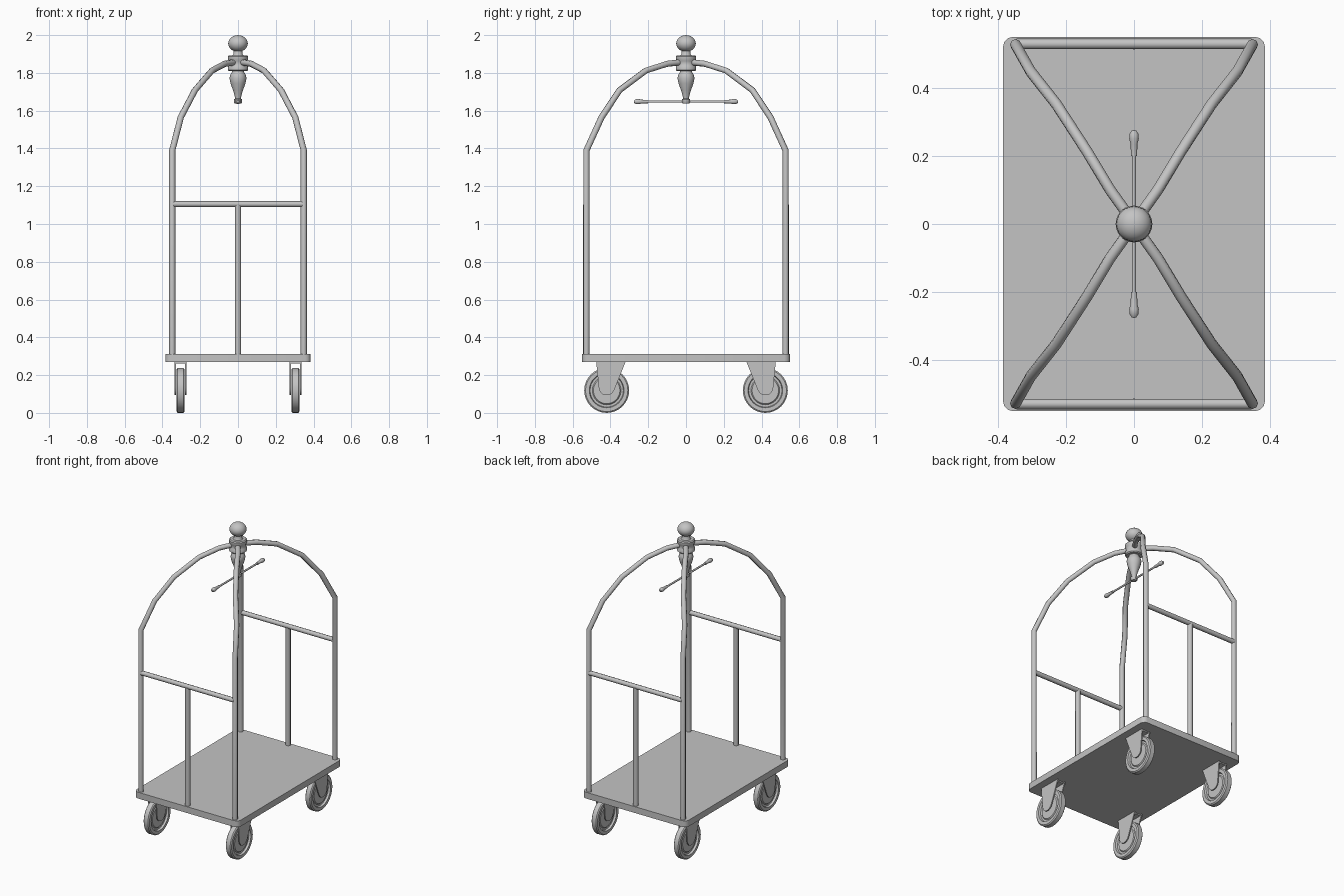
import bpy, bmesh, math
from mathutils import Matrix

if "Cube" in bpy.data.objects:
    bpy.data.objects.remove(bpy.data.objects["Cube"])

GREY = (0.55, 0.55, 0.55, 1)
metal = bpy.data.materials.new("light_grey")
metal.use_nodes = True
metal.diffuse_color = GREY
metal.node_tree.nodes["Principled BSDF"].inputs["Base Color"].default_value = GREY


def finish(obj, angle=40):
    """Assign the material and smooth the rounded faces."""
    obj.data.materials.clear()
    obj.data.materials.append(metal)
    bpy.ops.object.select_all(action="DESELECT")
    obj.select_set(True)
    bpy.context.view_layer.objects.active = obj
    bpy.ops.object.shade_smooth_by_angle(angle=math.radians(angle))
    return obj


def from_bmesh(name, bm, angle=40):
    bmesh.ops.recalc_face_normals(bm, faces=bm.faces)
    mesh = bpy.data.meshes.new(name)
    bm.to_mesh(mesh)
    bm.free()
    obj = bpy.data.objects.new(name, mesh)
    bpy.context.collection.objects.link(obj)
    return finish(obj, angle)


def tube(name, points, radius):
    """Round tube swept along straight segments."""
    curve = bpy.data.curves.new(name, "CURVE")
    curve.dimensions = "3D"
    curve.bevel_depth = radius
    curve.bevel_resolution = 2
    curve.use_fill_caps = True
    spline = curve.splines.new("POLY")
    spline.points.add(len(points) - 1)
    for p, co in zip(spline.points, points):
        p.co = (*co, 1)
    obj = bpy.data.objects.new(name, curve)
    bpy.context.collection.objects.link(obj)
    bpy.ops.object.select_all(action="DESELECT")
    obj.select_set(True)
    bpy.context.view_layer.objects.active = obj
    bpy.ops.object.convert(target="MESH")
    return finish(bpy.context.object, 50)


def lathe(name, profile, matrix=Matrix(), steps=24, angle=40):
    """Spin (radius, height) pairs about z, then place with the matrix."""
    bm = bmesh.new()
    verts = [bm.verts.new((r, 0, h)) for r, h in profile]
    edges = [bm.edges.new(pair) for pair in zip(verts, verts[1:])]
    bmesh.ops.spin(bm, geom=verts + edges, cent=(0, 0, 0), axis=(0, 0, 1),
                   angle=math.tau, steps=steps)
    bmesh.ops.remove_doubles(bm, verts=bm.verts, dist=0.0001)
    bm.transform(matrix)
    return from_bmesh(name, bm, angle)


def slab(name, outline, offset):
    """Extrude a flat outline along the offset."""
    bm = bmesh.new()
    face = bm.faces.new([bm.verts.new(co) for co in outline])
    top = bmesh.ops.extrude_face_region(bm, geom=[face])
    moved = [v for v in top["geom"] if isinstance(v, bmesh.types.BMVert)]
    bmesh.ops.translate(bm, verts=moved, vec=offset)
    return from_bmesh(name, bm, 35)


# Deck with rounded corners
HX, HY, CORNER = 0.385, 0.55, 0.03
outline = []
for i, (sx, sy) in enumerate([(1, 1), (-1, 1), (-1, -1), (1, -1)]):
    for k in range(4):
        a = math.radians(90 * i + 30 * k)
        outline.append((sx * (HX - CORNER) + CORNER * math.cos(a),
                        sy * (HY - CORNER) + CORNER * math.sin(a), 0.27))
slab("deck", outline, (0, 0, 0.042))

# Four posts that bend inward to the crown, as (x, y, z)
ARCH = [(0.348, 0.527, 0.3), (0.348, 0.527, 1.39), (0.303, 0.447, 1.565),
        (0.228, 0.352, 1.708), (0.138, 0.213, 1.812), (0.07, 0.10, 1.848),
        (0.02, 0.03, 1.856)]
# Casters: fork side outline as (y from wheel centre, z)
FORK = [(0.055, 0.27), (-0.1, 0.27), (-0.046, 0.135)]
FORK += [(0.042 * math.cos(a), 0.135 + 0.042 * math.sin(a))
         for a in [math.radians(d) for d in range(200, 361, 20)]]
WHEEL = [(0, -0.014), (0.07, -0.014), (0.076, -0.008), (0.088, -0.008),
         (0.092, -0.021), (0.112, -0.021), (0.119, -0.015)]
WHEEL += [(r, -h) for r, h in reversed(WHEEL)]
WX, WY, WZ = 0.304, 0.42, 0.119

for sy, end in ((-1, "front"), (1, "back")):
    for sx, side in ((1, "left"), (-1, "right")):
        tag = f"{end}_{side}"
        tube(f"{tag}_post", [(sx * x, sy * y, z) for x, y, z in ARCH], 0.0165)
        lathe(f"{tag}_wheel", WHEEL,
              Matrix.Translation((sx * WX, sy * WY, WZ)) @ Matrix.Rotation(math.pi / 2, 4, "Y"),
              steps=32)
        for off in (-0.031, 0.024):
            slab(f"{tag}_fork_plate",
                 [(sx * WX + off, sy * (WY + y), z) for y, z in FORK], (0.007, 0, 0))
        slab(f"{tag}_fork_top",
             [(sx * WX + dx, sy * (WY + dy), 0.262)
              for dx, dy in ((-0.03, -0.09), (0.03, -0.09), (0.03, 0.05), (-0.03, 0.05))],
             (0, 0, 0.009))
    # End rail and its middle upright
    tube(f"{end}_rail", [(-0.345, sy * 0.529, 1.105), (0.345, sy * 0.529, 1.105)], 0.0155)
    tube(f"{end}_upright", [(0, sy * 0.529, 0.3), (0, sy * 0.529, 1.1)], 0.0165)
    # Grip at the end of the hanging bar
    lathe(f"{end}_grip",
          [(0, 0.2), (0.009, 0.2), (0.01, 0.235), (0.014, 0.25), (0.013, 0.265),
           (0.007, 0.274), (0, 0.276)],
          Matrix.Translation((0, 0, 1.648)) @ Matrix.Rotation(-sy * math.pi / 2, 4, "X"), 12)

# Hanging bar
tube("hanging_bar", [(0, -0.21, 1.648), (0, 0.21, 1.648)], 0.006)

# Crown: ball, collar and turned pendant
BALL = [(0.052 * math.sin(math.pi * k / 12), 1.956 + 0.044 * math.cos(math.pi * k / 12))
        for k in range(13)]
lathe("finial_ball", BALL)
lathe("finial_neck", [(0, 1.88), (0.034, 1.885), (0.024, 1.9), (0.024, 1.92), (0, 1.92)])
lathe("collar", [(0, 1.81), (0.048, 1.81), (0.054, 1.816), (0.054, 1.834), (0.05, 1.84),
                 (0.05, 1.862), (0.054, 1.868), (0.054, 1.886), (0.048, 1.892), (0, 1.892)])
lathe("pendant", [(0, 1.815), (0.03, 1.815), (0.032, 1.805), (0.041, 1.79), (0.045, 1.772),
                  (0.04, 1.745), (0.027, 1.71), (0.018, 1.68), (0.015, 1.664), (0.021, 1.66),
                  (0.021, 1.643), (0.016, 1.637), (0, 1.637)])
